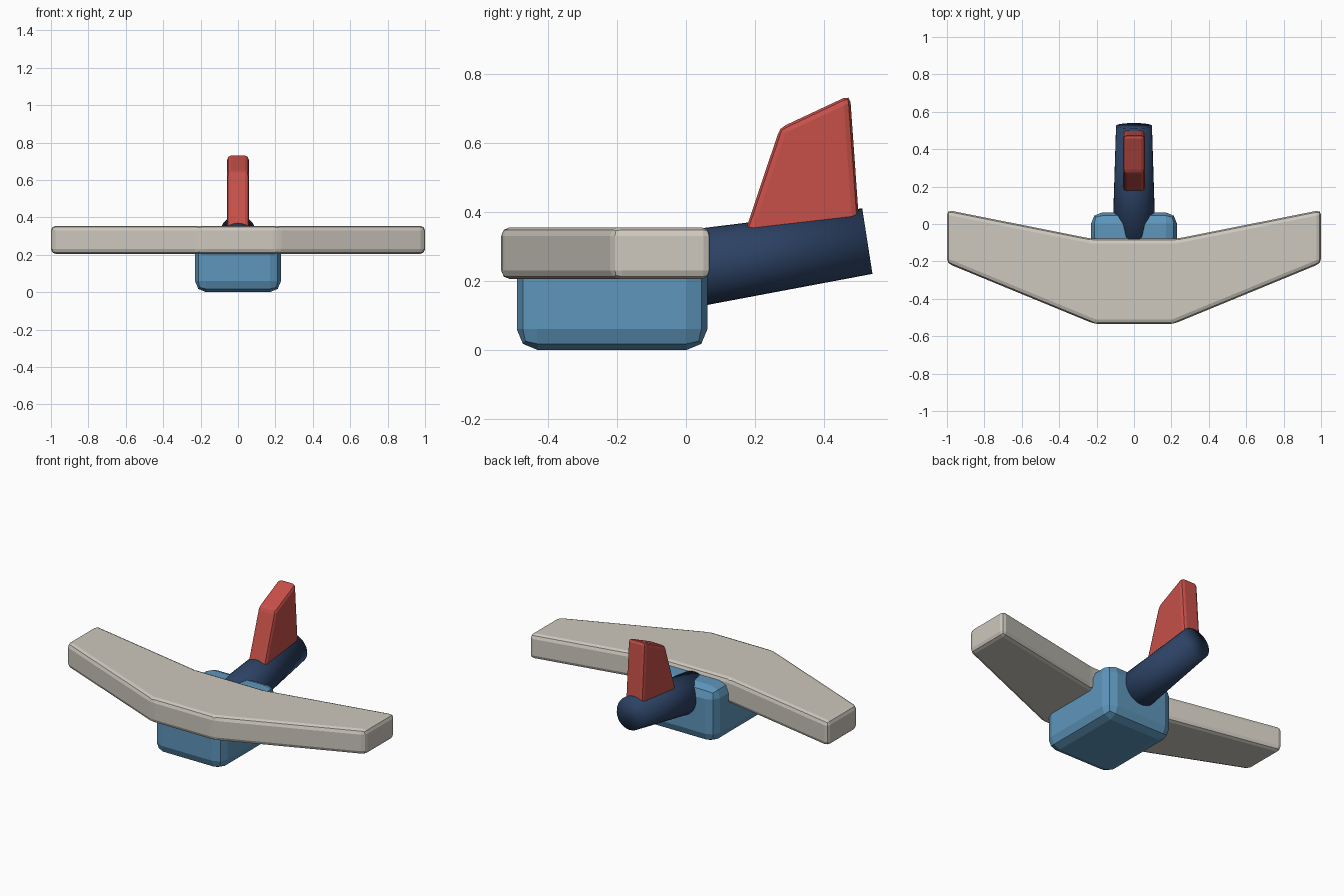
import bpy, bmesh
from mathutils import Vector

if "Cube" in bpy.data.objects:
    bpy.data.objects.remove(bpy.data.objects["Cube"])


def material(name, rgb):
    m = bpy.data.materials.new(name)
    m.diffuse_color = (*rgb, 1)
    m.use_nodes = True
    m.node_tree.nodes["Principled BSDF"].inputs["Base Color"].default_value = m.diffuse_color
    return m


CREAM = material("warm light grey", (0.61, 0.578, 0.515))
BLUE = material("sky blue", (0.112, 0.305, 0.503))
NAVY = material("navy", (0.025, 0.054, 0.127))
RED = material("red", (0.57, 0.08, 0.065))


def add_object(name, bm, mat):
    bmesh.ops.recalc_face_normals(bm, faces=bm.faces)
    mesh = bpy.data.meshes.new(name)
    bm.to_mesh(mesh)
    bm.free()
    mesh.materials.append(mat)
    ob = bpy.data.objects.new(name, mesh)
    bpy.context.collection.objects.link(ob)
    return ob


def prism(name, outline, depth, mat, bevel):
    """Extrude an outline of 3D points along a vector and round its edges."""
    bm = bmesh.new()
    face = bm.faces.new([bm.verts.new(p) for p in outline])
    ext = bmesh.ops.extrude_face_region(bm, geom=[face], use_keep_orig=True)
    moved = [g for g in ext["geom"] if isinstance(g, bmesh.types.BMVert)]
    bmesh.ops.translate(bm, verts=moved, vec=depth)
    ob = add_object(name, bm, mat)
    mod = ob.modifiers.new("soft edges", "BEVEL")
    mod.width = bevel
    mod.segments = 2
    mod.limit_method = "ANGLE"
    mod.angle_limit = 0.1
    return ob


# Swept wing, mirrored outline
half = [(0.21, -0.535), (1.0, -0.21), (1.0, 0.075), (0.23, -0.078)]
plan = half + [(-x, y) for x, y in reversed(half)]
prism("wing", [(x, y, 0.205) for x, y in plan], (0, 0, 0.15), CREAM, 0.025)

# Cabin block below the wing
box = [(-0.23, -0.49), (0.23, -0.49), (0.23, 0.062), (-0.23, 0.062)]
prism("cabin", [(x, y, 0) for x, y in box], (0, 0, 0.33), BLUE, 0.06)

# Upright tail fin
side = [(0.157, 0.30), (0.272, 0.643), (0.475, 0.738), (0.506, 0.30)]
prism("tail_fin", [(-0.058, y, z) for y, z in side], (0.116, 0, 0), RED, 0.02)

# Tapered tail boom, tilted upward
start, end = Vector((0, -0.2, 0.202)), Vector((0, 0.525, 0.315))
axis = end - start
bm = bmesh.new()
bmesh.ops.create_cone(bm, cap_ends=True, segments=32, radius1=0.119,
                      radius2=0.096, depth=axis.length)
boom = add_object("tail_boom", bm, NAVY)
boom.location = (start + end) / 2
boom.rotation_euler = axis.to_track_quat("Z", "Y").to_euler()
boom.data.polygons.foreach_set("use_smooth", [True] * len(boom.data.polygons))
